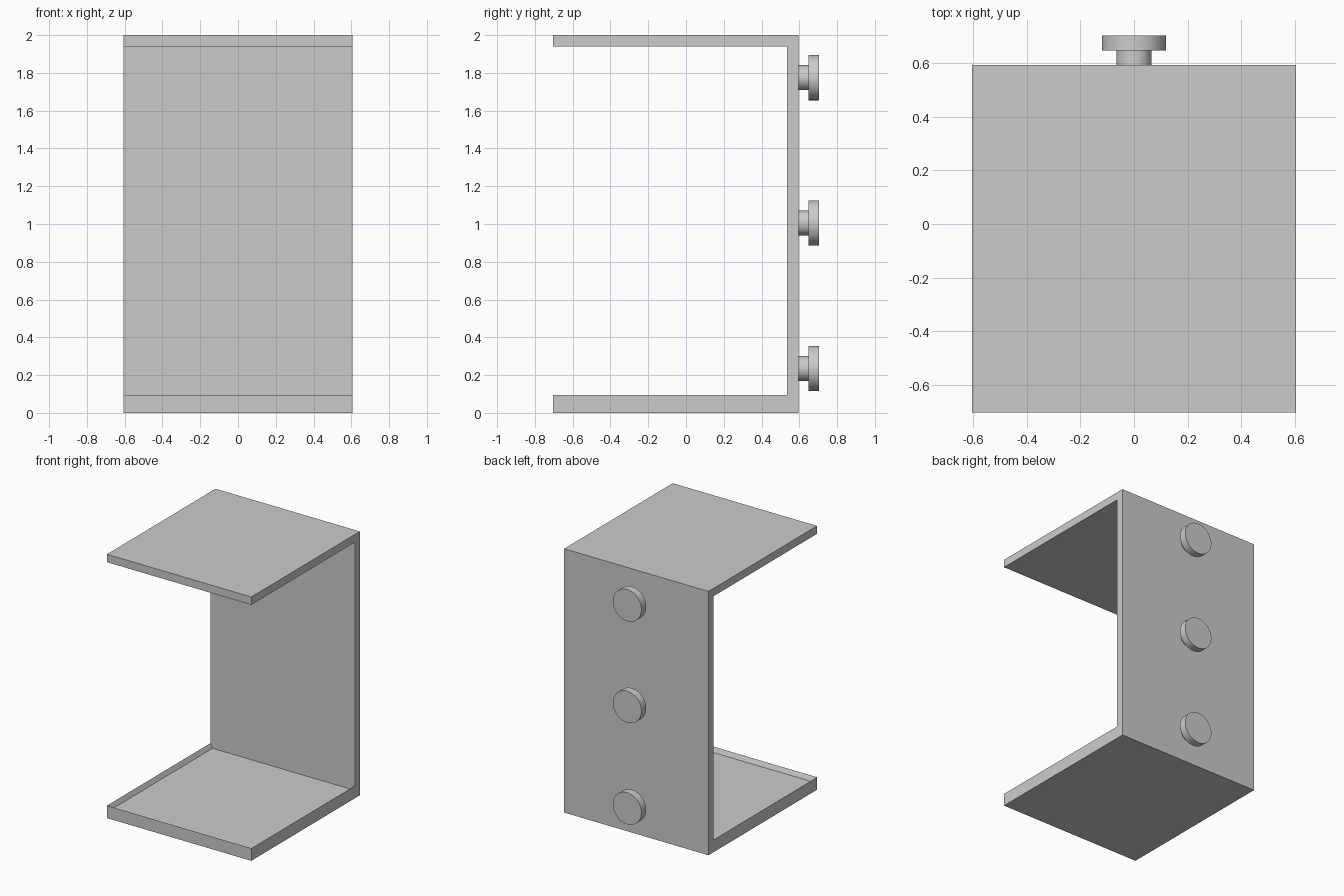
import bpy
import bmesh
from math import radians

cube = bpy.data.objects.get("Cube")
if cube:
    bpy.data.objects.remove(cube, do_unlink=True)

# Material
GREY = (0.6, 0.6, 0.6, 1.0)
grey = bpy.data.materials.new("plain_grey")
grey.use_nodes = True
grey.diffuse_color = GREY
grey.node_tree.nodes["Principled BSDF"].inputs["Base Color"].default_value = GREY

HALF_WIDTH = 0.605
FRONT, BACK = -0.705, 0.595
WALL_FRONT = 0.535
HEIGHT, CEILING, FLOOR = 2.0, 1.94, 0.095
LIP, RECESS = 0.025, 0.035


def make_bracket():
    """C-shaped body with a shallow tray sunk into its lower shelf."""
    profile = [
        (FRONT, 0), (BACK, 0), (BACK, HEIGHT), (FRONT, HEIGHT),
        (FRONT, CEILING), (WALL_FRONT, CEILING), (WALL_FRONT, FLOOR), (FRONT, FLOOR),
    ]
    bm = bmesh.new()
    side = bm.faces.new([bm.verts.new((-HALF_WIDTH, y, z)) for y, z in profile])
    extruded = bmesh.ops.extrude_face_region(bm, geom=[side])["geom"]
    moved = [v for v in extruded if isinstance(v, bmesh.types.BMVert)]
    bmesh.ops.translate(bm, verts=moved, vec=(2 * HALF_WIDTH, 0, 0))
    bmesh.ops.recalc_face_normals(bm, faces=bm.faces[:])

    # Sloped lip on three sides; the tray runs straight into the back wall
    shelf = next(f for f in bm.faces if all(abs(v.co.z - FLOOR) < 1e-4 for v in f.verts))
    bmesh.ops.inset_individual(bm, faces=[shelf], thickness=LIP)
    for v in shelf.verts:
        v.co.z -= RECESS
        if v.co.y > 0:
            v.co.y = WALL_FRONT

    mesh = bpy.data.meshes.new("bracket_body")
    bm.to_mesh(mesh)
    bm.free()
    mesh.materials.append(grey)
    body = bpy.data.objects.new("bracket_body", mesh)
    bpy.context.collection.objects.link(body)


def make_disc(name, radius, y_start, y_end, z):
    """Smooth cylinder lying along the y axis."""
    bpy.ops.mesh.primitive_cylinder_add(
        vertices=64, radius=radius, depth=y_end - y_start,
        location=(0, (y_start + y_end) / 2, z), rotation=(radians(90), 0, 0))
    disc = bpy.context.object
    disc.name = name
    disc.data.materials.append(grey)
    bpy.ops.object.shade_smooth_by_angle(angle=radians(30))


make_bracket()

# Mounting studs on the back wall
for label, z in (("lower", 0.235), ("middle", 1.005), ("upper", 1.775)):
    make_disc(label + "_stud_stem", 0.066, BACK, 0.648, z)
    make_disc(label + "_stud_head", 0.12, 0.648, 0.705, z)
